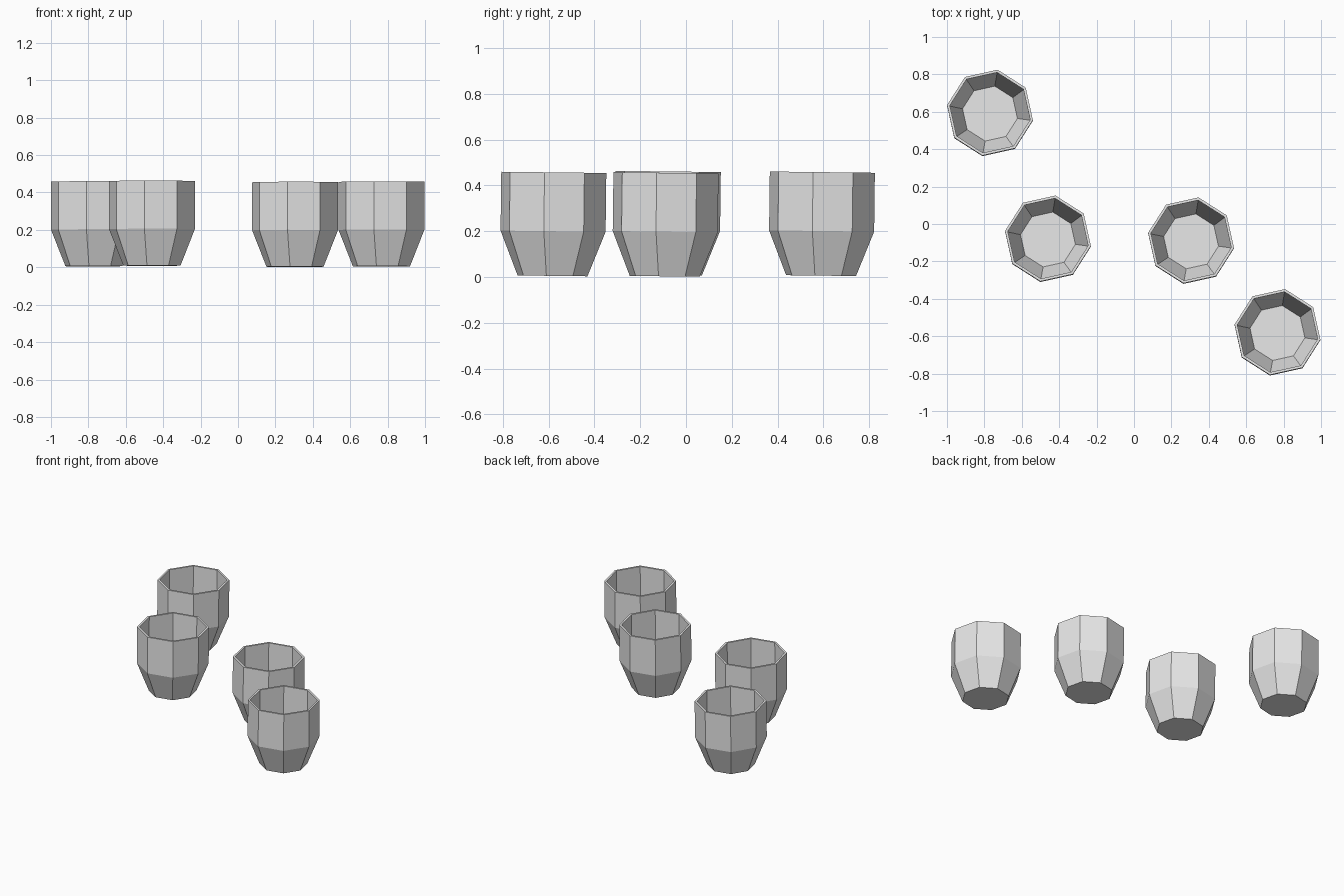
import bpy, bmesh
from math import radians, cos, sin
from mathutils import Vector

cube = bpy.data.objects.get("Cube")
if cube:
    bpy.data.objects.remove(cube, do_unlink=True)

grey = bpy.data.materials.new("plain grey")
grey.use_nodes = True
grey.diffuse_color = (0.8, 0.8, 0.8, 1)
grey.node_tree.nodes["Principled BSDF"].inputs["Base Color"].default_value = (0.8, 0.8, 0.8, 1)

SIDES = 8
# Radius and height, from the underside up over the rim and down to the inner floor
PROFILE = [(0.155, 0), (0.233, 0.195), (0.233, 0.452),
           (0.218, 0.452), (0.218, 0.198), (0.149, 0.014)]


def cup_mesh():
    """Eight-sided hollow cup made by joining rings of the profile."""
    bm = bmesh.new()
    rings = []
    for r, z in PROFILE:
        angles = [radians(80 + 360 * i / SIDES) for i in range(SIDES)]
        rings.append([bm.verts.new((r * cos(a), r * sin(a), z)) for a in angles])
    for low, high in zip(rings, rings[1:]):
        for i in range(SIDES):
            j = (i + 1) % SIDES
            bm.faces.new((low[i], low[j], high[j], high[i]))
    bm.faces.new(rings[0][::-1])   # underside
    bm.faces.new(rings[-1])        # inner floor
    bmesh.ops.recalc_face_normals(bm, faces=bm.faces)
    mesh = bpy.data.meshes.new("cup")
    bm.to_mesh(mesh)
    bm.free()
    mesh.materials.append(grey)
    return mesh


# Four scattered cups, each leaning very slightly backwards
mesh = cup_mesh()
places = {
    "cup_back_right": (-0.77, 0.59, 0.006),
    "cup_middle_right": (-0.46, -0.083, 0.009),
    "cup_middle_left": (0.305, -0.093, 0.003),
    "cup_front_left": (0.767, -0.583, 0.005),
}
for name, spot in places.items():
    cup = bpy.data.objects.new(name, mesh)
    cup.location = Vector(spot)
    cup.rotation_euler.x = radians(-0.7)
    bpy.context.collection.objects.link(cup)
